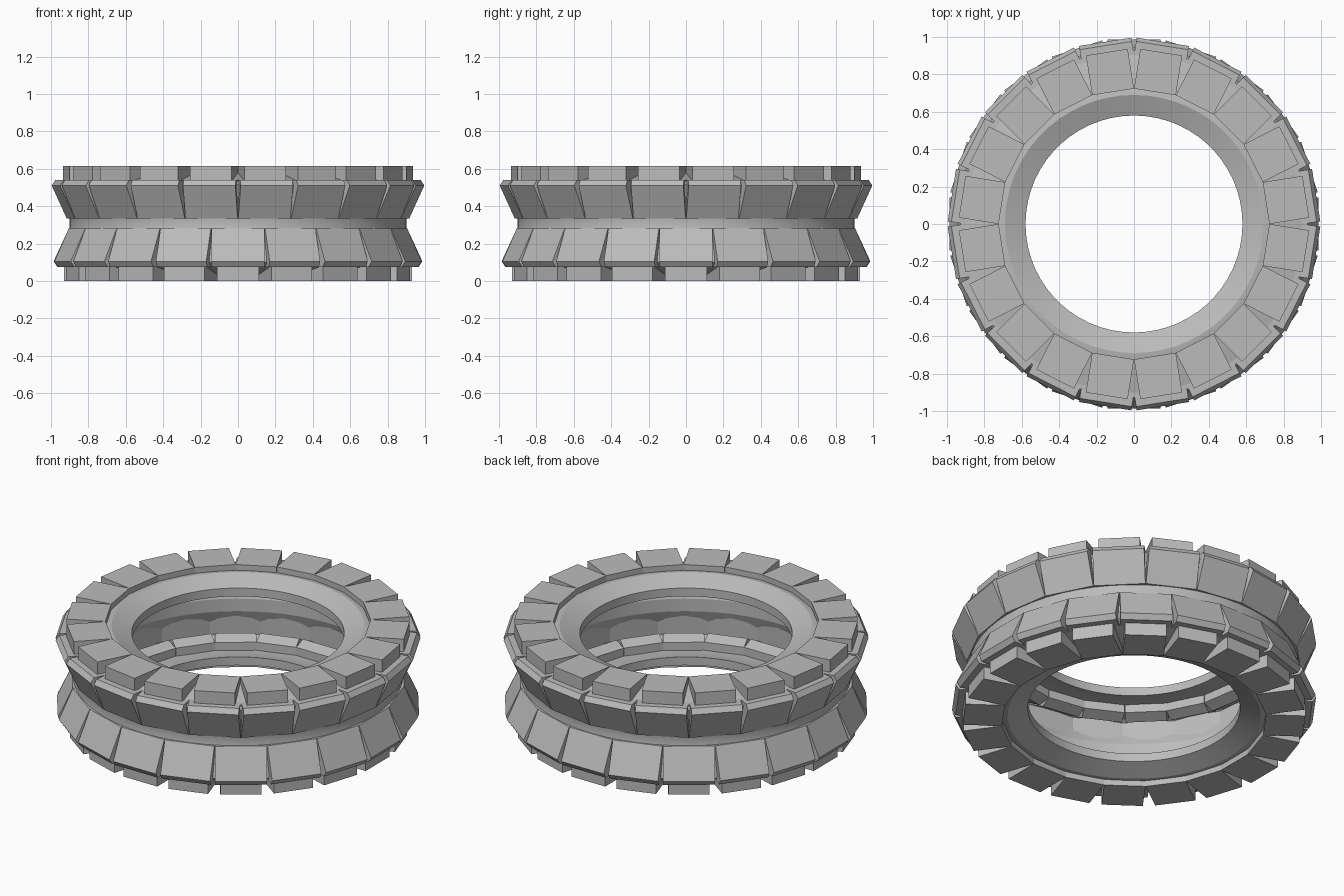
import bpy, bmesh, math

if "Cube" in bpy.data.objects:
    bpy.data.objects.remove(bpy.data.objects["Cube"])

H = 0.615      # overall height
N = 20         # lugs per row
SEG = 60       # sides of the round casing

grey = bpy.data.materials.new("rubber_grey")
grey.diffuse_color = (0.5, 0.5, 0.5, 1)
grey.use_nodes = True
grey.node_tree.nodes["Principled BSDF"].inputs["Base Color"].default_value = grey.diffuse_color


def finish(bm, name):
    bmesh.ops.recalc_face_normals(bm, faces=bm.faces[:])
    me = bpy.data.meshes.new(name)
    bm.to_mesh(me)
    bm.free()
    ob = bpy.data.objects.new(name, me)
    bpy.context.collection.objects.link(ob)
    me.materials.append(grey)
    return ob


def flip(profile):
    return [(r, H - z) for r, z in profile]


def lug_row(name, profile, width, offset):
    """Parallel-sided blocks with an (r, z) outline, repeated around the ring."""
    bm = bmesh.new()
    for i in range(N):
        a = offset + i * 2 * math.pi / N
        c, s = math.cos(a), math.sin(a)
        sides = []
        for t in (-width / 2, width / 2):
            sides.append([bm.verts.new((r * c - t * s, r * s + t * c, z)) for r, z in profile])
        bm.faces.new(sides[0])
        bm.faces.new(sides[1][::-1])
        n = len(profile)
        for k in range(n):
            j = (k + 1) % n
            bm.faces.new((sides[0][k], sides[1][k], sides[1][j], sides[0][j]))
    return finish(bm, name)


# hollow casing: closed profile of the upper half, mirrored for the lower half
outer = [(0.90, 0.335), (0.945, 0.515), (0.925, 0.535), (0.715, 0.582), (0.69, 0.585), (0.58, 0.54)]
inner = [(0.58, 0.49), (0.70, 0.515), (0.87, 0.505), (0.91, 0.48), (0.86, 0.345)]
half = outer + inner
ring = half + flip(half)[::-1]
bm = bmesh.new()
loops = []
for i in range(SEG):
    a = 2 * math.pi * i / SEG
    loops.append([bm.verts.new((r * math.cos(a), r * math.sin(a), z)) for r, z in ring])
for i in range(SEG):
    p, q = loops[i], loops[(i + 1) % SEG]
    for k in range(len(ring)):
        j = (k + 1) % len(ring)
        bm.faces.new((p[k], p[j], q[j], q[k]))
casing = finish(bm, "casing")
bpy.context.view_layer.objects.active = casing
casing.select_set(True)
bpy.ops.object.shade_smooth_by_angle(angle=math.radians(20))

# tread lugs on the rim and shoulder lugs on the side walls
tread = [(0.87, 0.335), (0.905, 0.335), (0.986, 0.51), (0.966, 0.54), (0.88, 0.54)]
shoulder = [(0.715, H), (0.93, H), (0.93, 0.53), (0.78, 0.44), (0.715, 0.465)]
half_step = math.pi / N
for label, shape, width in (("tread_lugs", tread, 0.283), ("shoulder_lugs", shoulder, 0.226)):
    lug_row("upper_" + label, shape, width, half_step)
    lug_row("lower_" + label, flip(shape), width, 0)   # staggered by half a step
